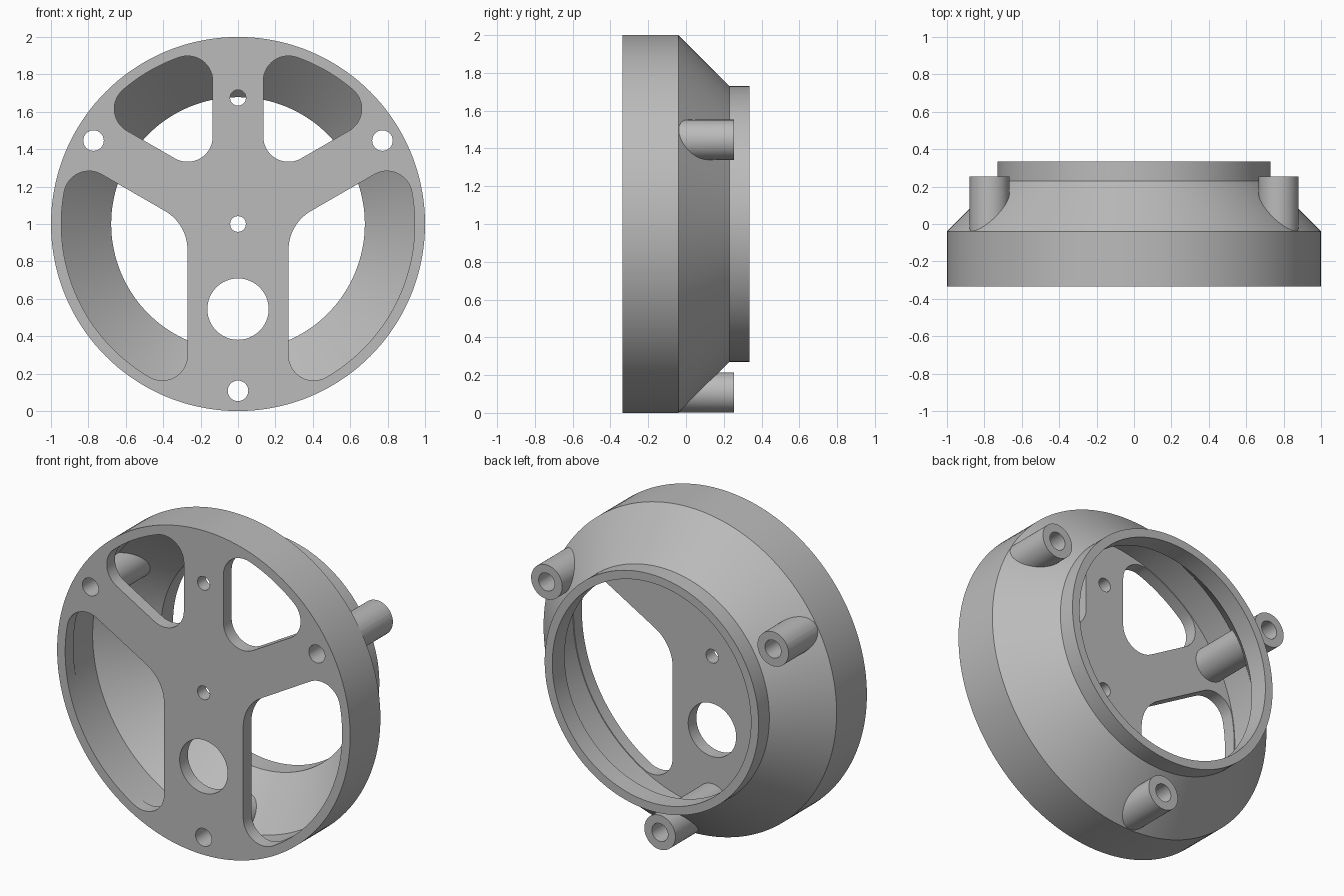
import bpy, bmesh
from math import sin, cos, radians, degrees, atan2, sqrt, pi

cube = bpy.data.objects.get("Cube")
if cube:
    bpy.data.objects.remove(cube, do_unlink=True)

FRONT, BACK = -0.335, 0.335
WEB = 0.135              # half width of a spoke, also window corner radius
RIM = 0.945              # outer radius of the windows
PLATE = 0.08

grey = bpy.data.materials.new("machined_grey")
grey.use_nodes = True
colour = (0.5, 0.5, 0.5, 1)
grey.diffuse_color = colour
grey.node_tree.nodes["Principled BSDF"].inputs["Base Color"].default_value = colour


def loft(bm, rings):
    """Skin a list of rings of (x, y, z) points and cap both ends."""
    loops = [[bm.verts.new(p) for p in ring] for ring in rings]
    n = len(loops[0])
    for a, b in zip(loops, loops[1:]):
        for i in range(n):
            j = (i + 1) % n
            bm.faces.new((a[i], a[j], b[j], b[i]))
    bm.faces.new(loops[0])
    bm.faces.new(loops[-1])


def arc(cx, cz, r, a0, a1, n=14):
    angles = [radians(a0 + (a1 - a0) * i / n) for i in range(n + 1)]
    return [(cx + r * cos(a), cz + r * sin(a)) for a in angles]


def prism(bm, outline, y0, y1):
    loft(bm, [[(x, y, z + 1) for x, z in outline] for y in (y0, y1)])


def cylinder(bm, x, z, r, y0, y1, n=48):
    prism(bm, arc(x, z, r, 0, 360, n)[:-1], y0, y1)


def make_object(name, bm):
    bmesh.ops.remove_doubles(bm, verts=bm.verts, dist=0.0001)
    bmesh.ops.recalc_face_normals(bm, faces=bm.faces)
    mesh = bpy.data.meshes.new(name)
    bm.to_mesh(mesh)
    bm.free()
    mesh.materials.append(grey)
    obj = bpy.data.objects.new(name, mesh)
    bpy.context.collection.objects.link(obj)
    return obj


def boolean(target, other, operation):
    mod = target.modifiers.new(operation.lower(), 'BOOLEAN')
    mod.object, mod.operation, mod.solver = other, operation, 'EXACT'
    bpy.context.view_layer.objects.active = target
    bpy.ops.object.modifier_apply(modifier=mod.name)
    bpy.data.objects.remove(other, do_unlink=True)


def angle(c):
    return degrees(atan2(c[1], c[0]))


def along_spoke(t, side):
    """Point t along the 30 degree spoke, shifted sideways."""
    return (t * cos(pi / 6) - side * sin(pi / 6), t * sin(pi / 6) + side * cos(pi / 6))


# Housing: stepped, tapered shell closed by the front plate
profile = [(1, FRONT), (1, -0.04), (0.73, 0.23), (0.73, BACK),
           (0.678, BACK), (0.678, 0.215), (0.95, -0.06), (0.95, FRONT + PLATE)]
bm = bmesh.new()
loft(bm, [[(x, y, z + 1) for x, z in arc(0, 0, r, 0, 360, 144)[:-1]] for r, y in profile])
housing = make_object("wheel_housing", bm)

# Three mounting bosses, one behind each spoke
spots = [(0.892 * cos(radians(a)), 0.892 * sin(radians(a))) for a in (30, 150, 270)]
bm = bmesh.new()
for x, z in spots:
    cylinder(bm, x, z, 0.106, FRONT + PLATE / 2, 0.255)
boolean(housing, make_object("mounting_bosses", bm), 'UNION')

# Window outlines on the +x side
reach = RIM - WEB
run = sqrt(reach ** 2 - (2 * WEB) ** 2)
hub_r = 0.24

low = (3 * WEB, -sqrt(reach ** 2 - (3 * WEB) ** 2))
side = along_spoke(run, -2 * WEB)
lower_window = (arc(*low, WEB, -180, angle(low))
                + arc(0, 0, RIM, angle(low), angle(side), 40)
                + arc(*side, WEB, angle(side), 120)
                + arc(2 * WEB + hub_r, -hub_r / sqrt(3), hub_r, 120, 180))

side = along_spoke(run, 2 * WEB)
top = (2 * WEB, run)
upper_window = (arc(2 * WEB, 2 * WEB * sqrt(3), WEB, 180, 300)
                + arc(*side, WEB, -60, angle(side))
                + arc(0, 0, RIM, angle(side), angle(top), 20)
                + arc(*top, WEB, angle(top), 180))

# Cut the windows, screw holes, pilot holes and cable hole
bm = bmesh.new()
for outline in (lower_window, upper_window):
    for s in (1, -1):
        prism(bm, [(s * x, z) for x, z in outline], FRONT - 0.1, FRONT + PLATE + 0.02)
for x, z in spots:
    cylinder(bm, x, z, 0.055, FRONT - 0.1, BACK + 0.1, 32)
for z, r in ((0, 0.042), (0.675, 0.042), (-0.455, 0.164)):
    cylinder(bm, 0, z, r, FRONT - 0.1, FRONT + PLATE + 0.02)
boolean(housing, make_object("plate_cutters", bm), 'DIFFERENCE')

bpy.ops.object.select_all(action='DESELECT')
housing.select_set(True)
bpy.context.view_layer.objects.active = housing
bpy.ops.object.shade_smooth_by_angle(angle=radians(30))
